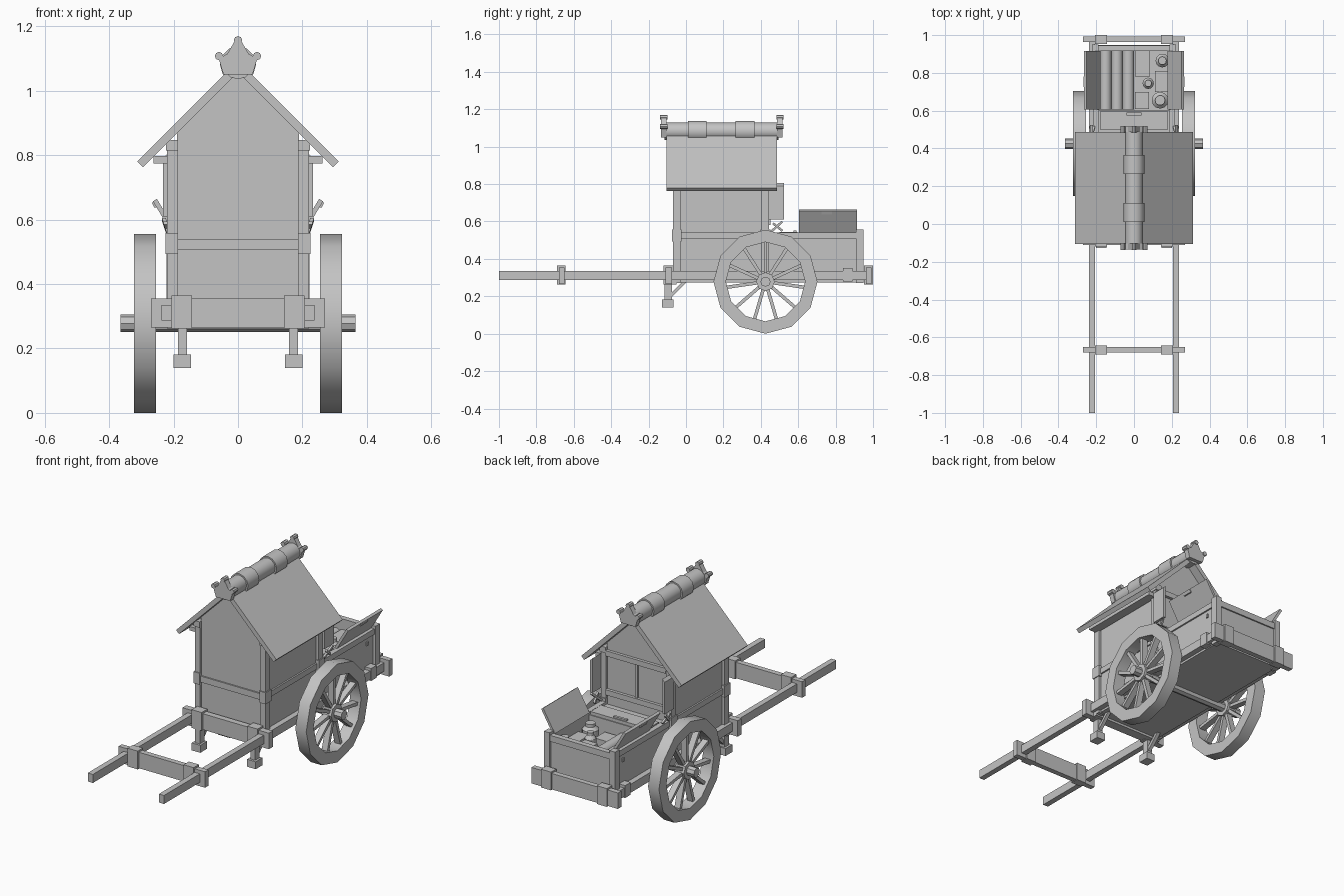
import bpy, bmesh, math
from mathutils import Vector, Matrix

cube = bpy.data.objects.get("Cube")
if cube:
    bpy.data.objects.remove(cube, do_unlink=True)

grey = bpy.data.materials.new("plain_grey")
grey.use_nodes = True
colour = (0.55, 0.55, 0.55, 1)
grey.diffuse_color = colour
grey.node_tree.nodes["Principled BSDF"].inputs["Base Color"].default_value = colour


def finish(name, bm, smooth=False):
    bmesh.ops.recalc_face_normals(bm, faces=bm.faces)
    mesh = bpy.data.meshes.new(name)
    bm.to_mesh(mesh)
    bm.free()
    mesh.materials.append(grey)
    ob = bpy.data.objects.new(name, mesh)
    bpy.context.collection.objects.link(ob)
    if smooth:
        bpy.ops.object.select_all(action='DESELECT')
        ob.select_set(True)
        bpy.context.view_layer.objects.active = ob
        bpy.ops.object.shade_smooth_by_angle(angle=math.radians(40))
    return ob


def prism(name, points, y0, y1):
    """Extrude an (x, z) profile along y."""
    bm = bmesh.new()
    face = bm.faces.new([bm.verts.new((x, y0, z)) for x, z in points])
    out = bmesh.ops.extrude_face_region(bm, geom=[face])
    moved = [v for v in out["geom"] if isinstance(v, bmesh.types.BMVert)]
    bmesh.ops.translate(bm, verts=moved, vec=(0, y1 - y0, 0))
    return finish(name, bm)


def box(name, x0, x1, y0, y1, z0, z1):
    return prism(name, [(x0, z0), (x1, z0), (x1, z1), (x0, z1)], y0, y1)


def pair(name, x0, x1, *rest):
    for side, s in (("left", 1), ("right", -1)):
        box(f"{side}_{name}", s * x0, s * x1, *rest)


def bar(name, a, b, w, d):
    """Rectangular bar from a to b; d is its depth along x."""
    a, b = Vector(a), Vector(b)
    along = (b - a).normalized()
    across = Vector((1, 0, 0))
    side = along.cross(across).normalized()
    m = Matrix((across, side, along)).transposed().to_4x4()
    m.translation = (a + b) / 2
    bm = bmesh.new()
    bmesh.ops.create_cube(bm, size=1, matrix=m @ Matrix.Diagonal((d, w, (b - a).length, 1)))
    return finish(name, bm)


def rod(name, centre, r, length, axis, sides=12, r2=None):
    turn = {"X": Matrix.Rotation(math.pi / 2, 4, 'Y'),
            "Y": Matrix.Rotation(math.pi / 2, 4, 'X'), "Z": Matrix()}[axis]
    bm = bmesh.new()
    bmesh.ops.create_cone(bm, cap_ends=True, segments=sides, radius1=r,
                          radius2=r if r2 is None else r2, depth=length,
                          matrix=Matrix.Translation(centre) @ turn)
    return finish(name, bm, True)


def rim(name, x0, x1, cy, cz, r_in, r_out, sides=12):
    bm = bmesh.new()
    loop = [bm.verts.new((x, cy, cz + r)) for x, r in
            ((x0, r_in), (x1, r_in), (x1, r_out), (x0, r_out))]
    edges = [bm.edges.new((loop[i], loop[(i + 1) % 4])) for i in range(4)]
    bmesh.ops.spin(bm, geom=loop + edges, cent=(0, cy, cz), axis=(1, 0, 0),
                   angle=math.tau, steps=sides, use_duplicate=False)
    bmesh.ops.remove_doubles(bm, verts=bm.verts, dist=0.0005)
    return finish(name, bm, True)


# Wheels and axle
WY, WZ, SPOKES = 0.425, 0.278, 11
rod("axle", (0, WY, WZ), 0.027, 0.73, "X", 8)
for side, s in (("left", 1), ("right", -1)):
    rim(side + "_wheel_rim", s * 0.255, s * 0.323, WY, WZ, 0.212, 0.278)
    rod(side + "_wheel_hub", (s * 0.289, WY, WZ), 0.05, 0.06, "X", 8)
    for i in range(SPOKES):
        a = math.tau * i / SPOKES
        d = Vector((0, math.sin(a), math.cos(a)))
        c = Vector((s * 0.289, WY, WZ))
        bar(f"{side}_spoke_{i}", c + d * 0.04, c + d * 0.215, 0.018, 0.035)

# Shafts and cross beams
pair("shaft", 0.206, 0.238, -1.0, 0.97, 0.287, 0.335)
for name, y0, y1 in (("shaft", -0.68, -0.65), ("front", -0.11, -0.075), ("rear", 0.963, 0.993)):
    box(name + "_cross_beam", -0.27, 0.27, y0, y1, 0.265, 0.355)
    pair(name + "_beam_block", 0.143, 0.206, y0 - 0.01, y1 + 0.007, 0.262, 0.365)
pair("shaft_strap", 0.2, 0.243, 0.84, 0.89, 0.28, 0.35)

# Prop legs with diagonal braces
pair("prop_leg", 0.158, 0.187, -0.115, -0.075, 0.15, 0.27)
pair("prop_foot", 0.146, 0.2, -0.128, -0.067, 0.14, 0.182)
for s in (1, -1):
    bar("leg_brace", (s * 0.172, -0.085, 0.2), (s * 0.172, 0.01, 0.295), 0.018, 0.02)

# Cabin walls and gables, trimmed under the roof slope
prism("cabin", [(-0.19, 0.29), (0.19, 0.29), (0.19, 0.87), (0, 1.06), (-0.19, 0.87)], -0.06, 0.435)
pair("cabin_side_panel", 0.185, 0.205, -0.05, 0.43, 0.29, 0.845)
for y in (-0.07, 0.405):
    pair("cabin_post", 0.187, 0.22, y, y + 0.04, 0.27, 0.84)
    pair("post_top_block", 0.186, 0.224, y - 0.006, y + 0.046, 0.815, 0.848)
    pair("post_middle_block", 0.186, 0.225, y - 0.006, y + 0.046, 0.493, 0.558)
box("front_waist_rail", -0.19, 0.19, -0.068, -0.05, 0.505, 0.54)
box("front_sill", -0.22, 0.22, -0.075, -0.05, 0.262, 0.31)
pair("waist_rail", 0.2, 0.214, -0.05, 0.92, 0.508, 0.54)
pair("eave_bracket", 0.21, 0.262, -0.06, 0.435, 0.775, 0.797)

# Rear doors folded open, and the panelled back wall
for s in (1, -1):
    prism("open_door", [(s * x, z) for x, z in
          ((0.218, 0.61), (0.233, 0.61), (0.233, 0.79), (0.218, 0.805))], 0.44, 0.523)
box("back_opening_sill", -0.187, 0.187, 0.43, 0.452, 0.58, 0.61)
box("back_opening_lintel", -0.187, 0.187, 0.43, 0.452, 0.8, 0.83)
box("back_panel_divider", -0.008, 0.008, 0.43, 0.445, 0.61, 0.8)

# Roof slabs
for side, s in (("left", 1), ("right", -1)):
    prism(side + "_roof", [(s * x, z) for x, z in
          ((0, 1.093), (0.313, 0.78), (0.295, 0.762), (0, 1.057))], -0.105, 0.487)

# Ridge with tile bands and crowned end plates
rod("ridge", (0, 0.19, 1.083), 0.047, 0.61, "Y", 12)
for y in (0.06, 0.315):
    rod("ridge_band", (0, y, 1.082), 0.056, 0.1, "Y", 12)
for y0, y1 in ((-0.138, -0.1), (0.483, 0.52)):
    prism("ridge_crown", [(-0.045, 1.05), (0.045, 1.05), (0.06, 1.1), (0.033, 1.115),
          (0.01, 1.155), (-0.01, 1.155), (-0.033, 1.115), (-0.06, 1.1)], y0 + 0.004, y1 - 0.004)
    for x, z in ((0, 1.157), (0.059, 1.108), (-0.059, 1.108)):
        rod("crown_knob", (x, (y0 + y1) / 2, z), 0.013, y1 - y0, "Y", 8)

# Cargo bed
box("bed_floor", -0.206, 0.206, -0.06, 0.94, 0.275, 0.31)
pair("bed_side", 0.185, 0.205, 0.43, 0.935, 0.29, 0.54)
box("bed_tailboard", -0.2, 0.2, 0.915, 0.937, 0.29, 0.535)
box("tailboard_rail", -0.19, 0.19, 0.915, 0.945, 0.505, 0.54)
box("tailboard_sill", -0.2, 0.2, 0.915, 0.948, 0.29, 0.34)
pair("bed_corner_post", 0.187, 0.222, 0.91, 0.95, 0.27, 0.556)
pair("side_latch", 0.2, 0.212, 0.85, 0.865, 0.465, 0.485)
box("bed_deck", -0.187, 0.187, 0.43, 0.92, 0.31, 0.42)

# Front chest in the bed
box("bed_chest", -0.187, 0.187, 0.44, 0.6, 0.42, 0.525)
box("chest_lid", -0.18, 0.18, 0.5, 0.595, 0.525, 0.543)
box("chest_handle", -0.04, 0.04, 0.575, 0.59, 0.543, 0.552)

# Tilted side lids with handles and stays
for s in (1, -1):
    prism("tilted_lid", [(s * x, z) for x, z in
          ((0.178, 0.54), (0.19, 0.532), (0.264, 0.657), (0.252, 0.665))], 0.605, 0.915)
    prism("lid_handle", [(s * x, z) for x, z in
          ((0.25, 0.638), (0.26, 0.638), (0.268, 0.654), (0.258, 0.654))], 0.725, 0.78)
    bar("lid_stay", (s * 0.212, 0.455, 0.545), (s * 0.23, 0.515, 0.6), 0.012, 0.012)
    bar("lid_stay_cross", (s * 0.212, 0.515, 0.55), (s * 0.225, 0.465, 0.59), 0.012, 0.012)

# Cargo: rolls, crates and pots
for x in (-0.15, -0.09, -0.03):
    rod("cargo_roll", (x, 0.76, 0.45), 0.031, 0.31, "Y", 12)
box("large_crate", 0.005, 0.085, 0.78, 0.915, 0.42, 0.48)
box("small_crate", 0.11, 0.182, 0.7, 0.81, 0.42, 0.47)
box("flat_crate", 0.005, 0.08, 0.61, 0.7, 0.42, 0.46)
for x, y, r in ((0.15, 0.865, 0.036), (0.075, 0.745, 0.03), (0.138, 0.655, 0.044)):
    rod("pot_body", (x, y, 0.45), r, 0.06, "Z", 12)
    rod("pot_shoulder", (x, y, 0.49), r, 0.02, "Z", 12, r * 0.55)
    rod("pot_neck", (x, y, 0.505), r * 0.6, 0.02, "Z", 12)
